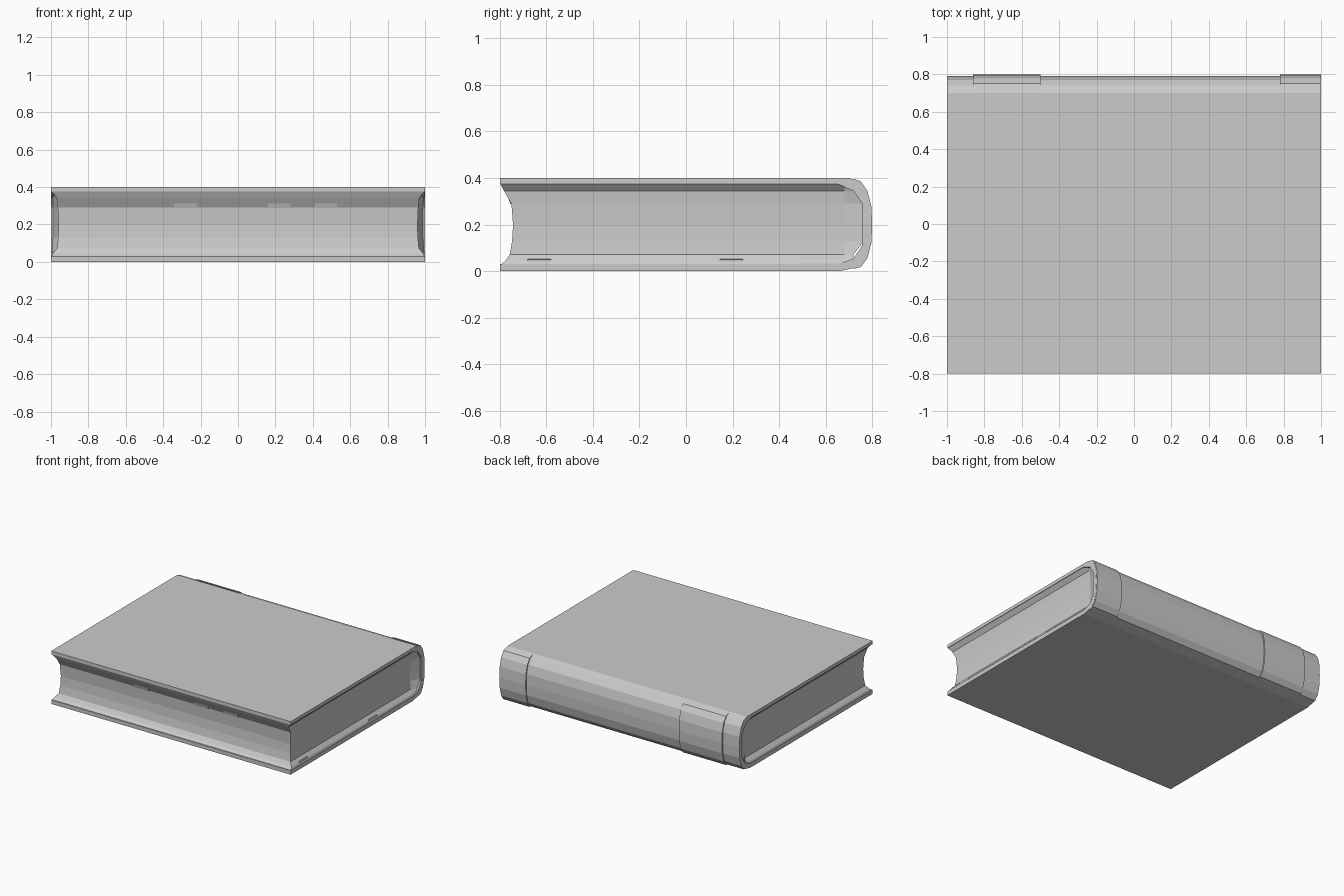
import bpy, bmesh

if "Cube" in bpy.data.objects:
    bpy.data.objects.remove(bpy.data.objects["Cube"])


def finish(name, bm):
    bmesh.ops.recalc_face_normals(bm, faces=bm.faces[:])
    mesh = bpy.data.meshes.new(name)
    bm.to_mesh(mesh)
    bm.free()
    obj = bpy.data.objects.new(name, mesh)
    bpy.context.collection.objects.link(obj)
    return obj


def loft(name, rings):
    """Skin a list of equal-length point rings and cap both ends."""
    bm = bmesh.new()
    loops = [[bm.verts.new(p) for p in ring] for ring in rings]
    for a, b in zip(loops, loops[1:]):
        for i in range(len(a)):
            j = (i + 1) % len(a)
            bm.faces.new((a[i], a[j], b[j], b[i]))
    bm.faces.new(loops[0])
    bm.faces.new(loops[-1])
    return finish(name, bm)


def extrude_x(name, profile, x0, x1):
    return loft(name, [[(x, y, z) for y, z in profile] for x in (x0, x1)])


# Cover: C-shaped section with two boards and a rounded spine
outer = [(-0.8, 0.4), (0.70, 0.4), (0.74, 0.385), (0.77, 0.345), (0.787, 0.28),
         (0.79, 0.2), (0.787, 0.12), (0.77, 0.055), (0.74, 0.018), (0.66, 0.0), (-0.8, 0.0)]
inner = [(-0.8, 0.03), (0.66, 0.032), (0.72, 0.055), (0.757, 0.11),
         (0.757, 0.29), (0.72, 0.345), (0.65, 0.375), (-0.8, 0.375)]
extrude_x("cover", outer + inner, -1, 1)

# Spine bands: slightly raised patches near both ends
band = [(0.72, 0.396), (0.752, 0.385), (0.779, 0.345), (0.796, 0.28), (0.8, 0.2),
        (0.796, 0.12), (0.779, 0.055), (0.752, 0.018), (0.72, 0.01)]
band_inner = [(0.76, 0.1), (0.76, 0.3)]
for name, x0, x1 in (("spine_band_left", -0.86, -0.5), ("spine_band_right", 0.78, 0.999)):
    extrude_x(name, band + band_inner, x0, x1)

# Page block: hollowed edges flaring out to the boards and the spine
levels = [(0.025, -0.799, 0.999), (0.045, -0.775, 0.99), (0.072, -0.757, 0.967),
          (0.13, -0.747, 0.962), (0.2, -0.743, 0.96), (0.29, -0.75, 0.964),
          (0.345, -0.782, 0.97), (0.378, -0.799, 0.999)]
rings = []
for z, front, side in levels:
    back = 0.765 if 0.1 < z < 0.3 else 0.72
    rings.append([(-side, front, z), (side, front, z), (side, 0.68, z),
                  (0.992, back, z), (-0.992, back, z), (-side, 0.68, z)])
loft("page_block", rings)

# Small steps under the front edge and above the lower board on the right
step = [(-0.79, 0.38), (-0.775, 0.35), (-0.755, 0.288), (-0.74, 0.288), (-0.74, 0.38)]
for i, x in enumerate((-0.28, 0.22, 0.47)):
    extrude_x(f"front_step_{i + 1}", step, x - 0.06, x + 0.06)
ledge = [(0.95, 0.03), (0.993, 0.03), (0.993, 0.05), (0.95, 0.056)]
for i, y in enumerate((-0.63, 0.195)):
    loft(f"side_ledge_{i + 1}", [[(x, y + d, z) for x, z in ledge] for d in (-0.05, 0.05)])
